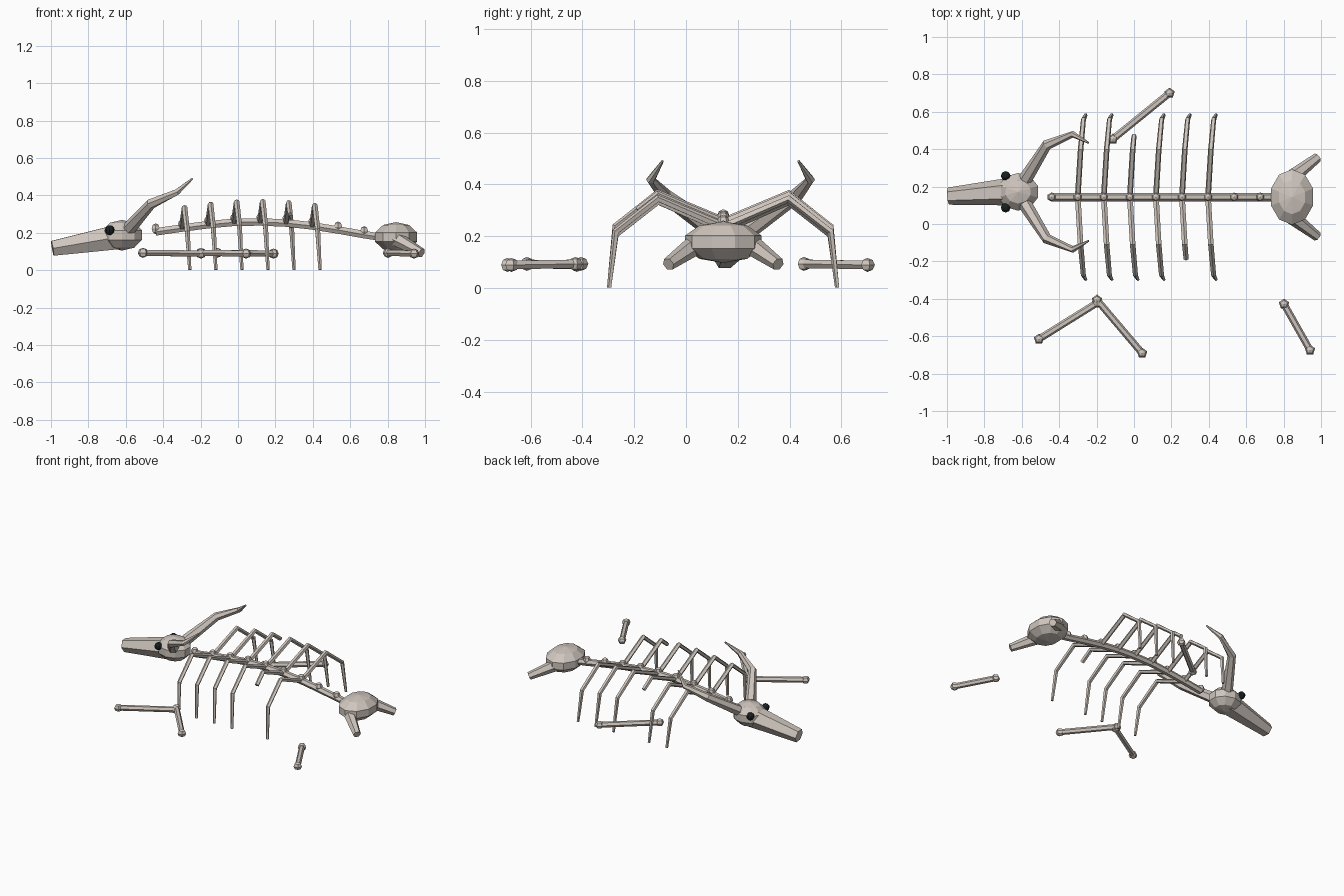
import bpy, bmesh, math
from mathutils import Vector

if "Cube" in bpy.data.objects:
    bpy.data.objects.remove(bpy.data.objects["Cube"])


def material(name, rgb):
    m = bpy.data.materials.new(name)
    m.diffuse_color = (*rgb, 1)
    m.use_nodes = True
    m.node_tree.nodes["Principled BSDF"].inputs["Base Color"].default_value = m.diffuse_color
    return m


BONE = material("bone", (0.62, 0.56, 0.51))
DARK = material("dark_eye", (0.010, 0.016, 0.018))


def add_object(name, bm, mat):
    bmesh.ops.recalc_face_normals(bm, faces=bm.faces)
    mesh = bpy.data.meshes.new(name)
    bm.to_mesh(mesh)
    bm.free()
    mesh.materials.append(mat)
    obj = bpy.data.objects.new(name, mesh)
    bpy.context.collection.objects.link(obj)
    return obj


def skin(bm, rings):
    # join successive rings of vertices with quads
    for a, b in zip(rings, rings[1:]):
        n = len(a)
        for i in range(n):
            j = (i + 1) % n
            bm.faces.new((a[i], a[j], b[j], b[i]))


def ball(bm, c, r, segs=5, rings=4):
    # faceted ellipsoid with a vertex facing +y
    loops = []
    for k in range(1, rings):
        t = math.pi * k / rings
        loops.append([bm.verts.new((
            c[0] + r[0] * math.sin(t) * math.sin(2 * math.pi * i / segs),
            c[1] + r[1] * math.sin(t) * math.cos(2 * math.pi * i / segs),
            c[2] + r[2] * math.cos(t))) for i in range(segs)])
    skin(bm, loops)
    for loop, z in ((loops[0], r[2]), (loops[-1], -r[2])):
        pole = bm.verts.new((c[0], c[1], c[2] + z))
        for i in range(segs):
            bm.faces.new((loop[i], loop[(i + 1) % segs], pole))


def tube(bm, points, radii, n=6):
    # tapered faceted tube along a bent path
    pts = [Vector(p) for p in points]
    chord = (pts[-1] - pts[0]).normalized()
    ref = Vector((1, 0, 0)) if abs(chord.x) < 0.3 else Vector((0, 0, 1))
    loops = []
    for k, p in enumerate(pts):
        d = Vector()
        if k > 0:
            d += (p - pts[k - 1]).normalized()
        if k < len(pts) - 1:
            d += (pts[k + 1] - p).normalized()
        side = d.cross(ref).normalized()
        up = side.cross(d).normalized()
        loops.append([bm.verts.new(p + radii[k] * (
            side * math.cos(2 * math.pi * i / n) + up * math.sin(2 * math.pi * i / n)))
            for i in range(n)])
    skin(bm, loops)
    bm.faces.new(loops[0])
    bm.faces.new(loops[-1])


YS = 0.144   # spine line
YH = 0.172   # head centre line

# Skull: cranium and tapered snout
bm = bmesh.new()
ball(bm, (-0.62, YH, 0.187), (0.118, 0.106, 0.082), 10, 5)
add_object("cranium", bm, BONE)
bm = bmesh.new()
tube(bm, [(-0.64, 0.175, 0.178), (-0.992, 0.149, 0.117)], [0.076, 0.046])
add_object("snout", bm, BONE)

# Horns and eyes, mirrored about the head line
for s, label in ((1, "back"), (-1, "front")):
    bm = bmesh.new()
    tube(bm, [(-0.58, YH + s * 0.07, 0.225), (-0.465, YH + s * 0.252, 0.355),
              (-0.326, YH + s * 0.308, 0.418), (-0.243, YH + s * 0.262, 0.49)],
         [0.037, 0.028, 0.018, 0.005])
    add_object("horn_" + label, bm, BONE)
    bm = bmesh.new()
    ball(bm, (-0.686, YH + s * 0.085, 0.214), (0.026,) * 3, 8, 6)
    add_object("eye_" + label, bm, DARK)

# Arched spine with a vertebra knob at each joint
XS = [-0.44 + 0.1393 * i for i in range(9)]
ZS = [0.205, 0.225, 0.243, 0.256, 0.258, 0.252, 0.237, 0.215, 0.190]
bm = bmesh.new()
tube(bm, [(x, YS, z) for x, z in zip(XS, ZS)] + [(0.76, YS, 0.177)], [0.023] * 10)
add_object("spine", bm, BONE)
bm = bmesh.new()
for x, z in zip(XS, ZS):
    ball(bm, (x, YS, z + 0.017), (0.025, 0.025, 0.029), 6, 4)
add_object("vertebrae", bm, BONE)

# Six rib pairs, two ribs snapped off above the bend
BROKEN = {(3, 1), (5, -1)}
for k in range(1, 7):
    x, z = XS[k], ZS[k]
    for s, label in ((1, "back"), (-1, "front")):
        path = [Vector((x, YS, z)), Vector((x + 0.015, YS + s * 0.252, z + 0.108)),
                Vector((x + 0.03, YS + s * 0.415, z - 0.02)),
                Vector((x + 0.043, YS + s * 0.44, 0.002))]
        if (k, s) in BROKEN:
            path = [path[0], path[1], path[1].lerp(path[2], 0.48)]
        bm = bmesh.new()
        tube(bm, path, [0.016, 0.0155, 0.014, 0.009][:len(path)], 5)
        add_object(f"rib_{label}_{k}", bm, BONE)

# Pelvis with two thigh stubs
bm = bmesh.new()
ball(bm, (0.845, YS, 0.177), (0.124, 0.156, 0.08), 10, 5)
add_object("pelvis", bm, BONE)
for s, label in ((1, "back"), (-1, "front")):
    bm = bmesh.new()
    tube(bm, [(0.85, YS + s * 0.11, 0.165), (0.982, YS + s * 0.212, 0.092)],
         [0.04, 0.026])
    add_object("hip_stub_" + label, bm, BONE)

# Loose limb bones on the ground plane
LIMBS = [((-0.112, 0.455), (0.19, 0.70)), ((-0.508, -0.615), (-0.198, -0.422)),
         ((-0.198, -0.406), (0.043, -0.69)), ((0.802, -0.428), (0.941, -0.674))]
for k, (a, b) in enumerate(LIMBS, 1):
    bm = bmesh.new()
    ends = [(*a, 0.093), (*b, 0.089)]
    tube(bm, ends, [0.019, 0.019])
    for e in ends:
        ball(bm, e, (0.029, 0.029, 0.027))
    add_object(f"loose_limb_bone_{k}", bm, BONE)
